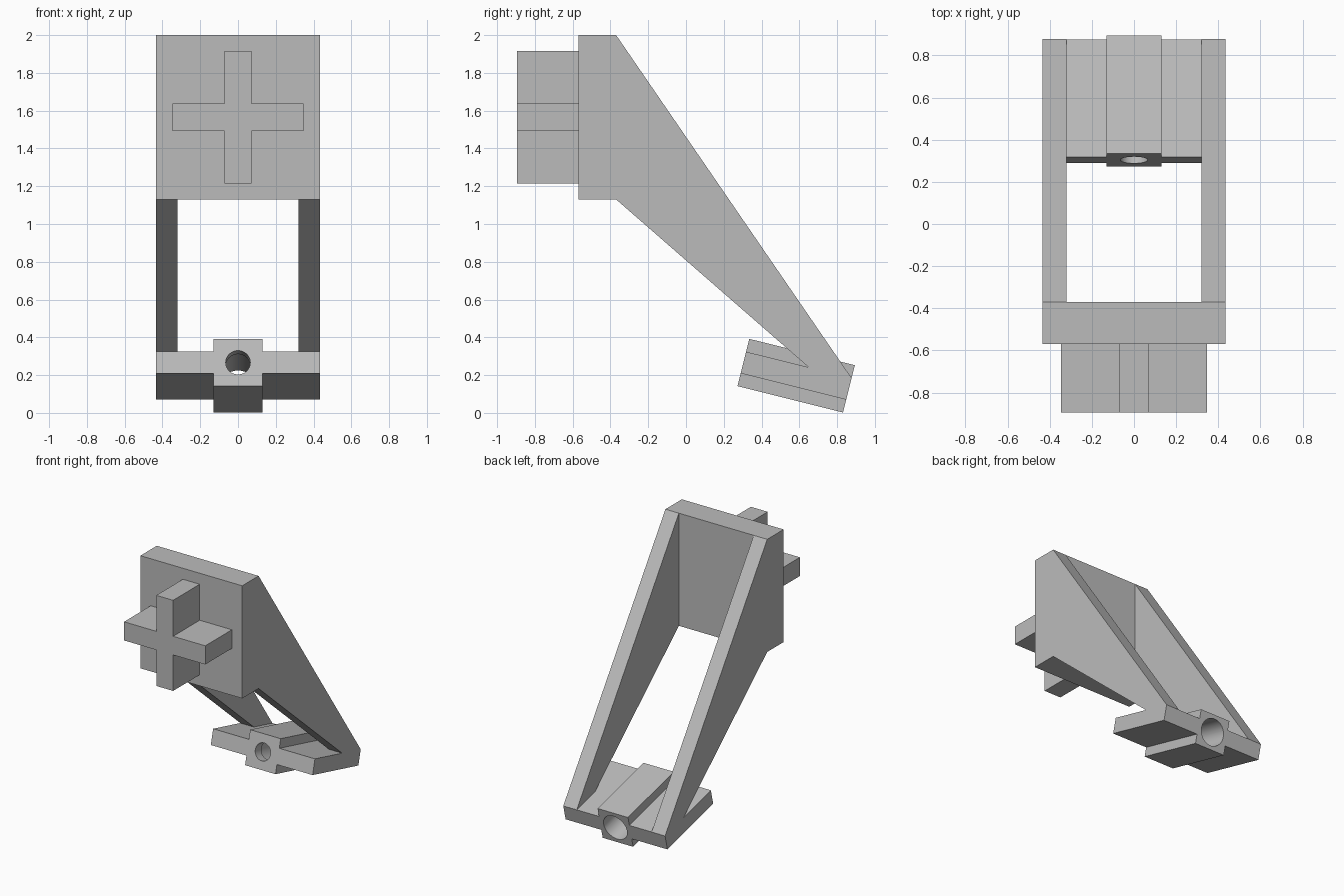
import bpy
import bmesh
from math import radians
from mathutils import Matrix, Vector

default_cube = bpy.data.objects.get("Cube")
if default_cube:
    bpy.data.objects.remove(default_cube, do_unlink=True)

grey = bpy.data.materials.new("plain grey")
grey.use_nodes = True
grey.diffuse_color = (0.5, 0.5, 0.5, 1)
grey.node_tree.nodes["Principled BSDF"].inputs["Base Color"].default_value = (0.5, 0.5, 0.5, 1)


def extrude(name, profile, place, axis, start, end):
    """Extrude a closed outline along an axis; place maps (u, v) to 3D."""
    bm = bmesh.new()
    step = Vector(axis)
    face = bm.faces.new([bm.verts.new(Vector(place(u, v)) + step * start) for u, v in profile])
    moved = bmesh.ops.extrude_face_region(bm, geom=[face])["geom"]
    bmesh.ops.translate(bm, vec=step * (end - start),
                        verts=[g for g in moved if isinstance(g, bmesh.types.BMVert)])
    bmesh.ops.recalc_face_normals(bm, faces=bm.faces)
    mesh = bpy.data.meshes.new(name)
    bm.to_mesh(mesh)
    bm.free()
    mesh.materials.append(grey)
    obj = bpy.data.objects.new(name, mesh)
    bpy.context.collection.objects.link(obj)
    return obj


def cross(a, b, c, d):
    """Plus-shaped outline: half widths a < b, half heights c < d."""
    return [(a, d), (a, c), (b, c), (b, -c), (a, -c), (a, -d),
            (-a, -d), (-a, -c), (-b, -c), (-b, c), (-a, c), (-a, d)]


def rectangle(w, h):
    return [(-w, -h), (w, -h), (w, h), (-w, h)]


def front_plane(z):
    return lambda u, v: (u, 0, v + z)


Y = (0, 1, 0)

# Upright plate and the plus-shaped peg on its front
extrude("mounting_plate", rectangle(0.435, 0.435), front_plane(1.565), Y, -0.57, -0.37)
extrude("cross_peg", cross(0.072, 0.347, 0.072, 0.35), front_plane(1.565), Y, -0.895, -0.57)

# Mirrored tapering side arms
arm = [(-0.37, 2.0), (0.877, 0.184), (0.65, 0.241), (-0.37, 1.13)]
for name, side in (("left_arm", 1), ("right_arm", -1)):
    extrude(name, arm, lambda u, v: (0, u, v), (side, 0, 0), 0.32, 0.435)

# Tilted foot: flat wings with a thicker block in the middle
foot = extrude("tilted_foot", cross(0.13, 0.435, 0.059, 0.129), front_plane(0), Y, -0.288, 0.288)

# Stepped bore: narrow at the front lip, wide through to the back
for radius, start, end in ((0.065, -0.4, 0.0), (0.1, -0.21, 0.4)):
    bm = bmesh.new()
    turn = Matrix.Translation((0, (start + end) / 2, 0)) @ Matrix.Rotation(radians(90), 4, "X")
    bmesh.ops.create_cone(bm, cap_ends=True, segments=48, radius1=radius, radius2=radius,
                          depth=end - start, matrix=turn)
    mesh = bpy.data.meshes.new("bore_cutter")
    bm.to_mesh(mesh)
    bm.free()
    mesh.materials.append(grey)
    cutter = bpy.data.objects.new("bore_cutter", mesh)
    cutter.hide_render = True
    bpy.context.collection.objects.link(cutter)
    bpy.context.view_layer.objects.active = foot
    cut = foot.modifiers.new("bore", "BOOLEAN")
    cut.operation = "DIFFERENCE"
    cut.solver = "EXACT"
    cut.object = cutter
    bpy.ops.object.modifier_apply(modifier=cut.name)
    bpy.data.objects.remove(cutter, do_unlink=True)

foot.location = (0, 0.583, 0.197)
foot.rotation_euler.x = radians(-14)
bpy.ops.object.select_all(action="DESELECT")
foot.select_set(True)
bpy.context.view_layer.objects.active = foot
bpy.ops.object.shade_smooth_by_angle(angle=radians(30))
